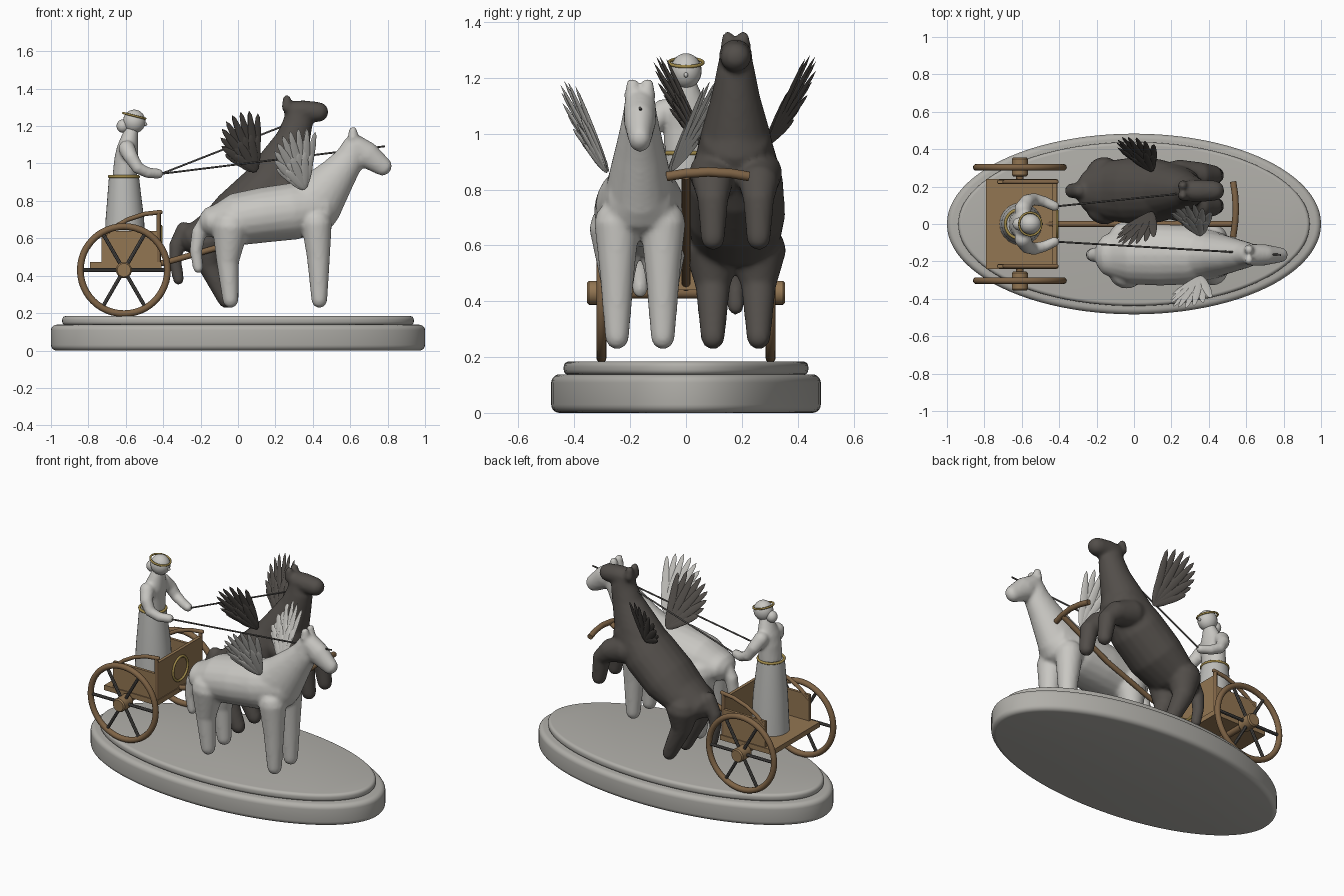
import bpy, bmesh, math
from math import sin, cos, pi, radians
from mathutils import Vector, Matrix

cube = bpy.data.objects.get("Cube")
if cube:
    bpy.data.objects.remove(cube, do_unlink=True)


def material(name, *rgb):
    m = bpy.data.materials.new(name)
    m.use_nodes = True
    m.diffuse_color = (*rgb, 1)
    m.node_tree.nodes["Principled BSDF"].inputs["Base Color"].default_value = (*rgb, 1)
    return m


marble = material("pale marble", .58, .57, .54)
stone = material("grey stone", .44, .43, .40)
cloth = material("skirt cloth", .50, .50, .48)
dark = material("dark stone", .085, .076, .068)
bronze = material("bronze", .29, .18, .085)
wood = material("brown wood", .21, .125, .06)
gold = material("gold", .36, .26, .07)
iron = material("dark iron", .085, .08, .075)


def finish(bm, name, mat, voxel=0, smoothing=6):
    """Turn a bmesh into an object, optionally fused into one skin."""
    bmesh.ops.recalc_face_normals(bm, faces=bm.faces)
    me = bpy.data.meshes.new(name)
    bm.to_mesh(me)
    bm.free()
    me.materials.append(mat)
    me.shade_smooth()
    me.set_sharp_from_angle(angle=radians(40))
    ob = bpy.data.objects.new(name, me)
    bpy.context.collection.objects.link(ob)
    if voxel:
        rm = ob.modifiers.new("fuse", "REMESH")
        rm.mode, rm.voxel_size, rm.use_smooth_shade = "VOXEL", voxel, True
        sm = ob.modifiers.new("soften", "SMOOTH")
        sm.factor, sm.iterations = .5, smoothing
    return ob


def tube(bm, stations, sides=20, rounded=True):
    """Loft ellipses (centre, half width, half height) along a path."""
    pts = [(Vector(s[:3]), s[3], s[-1]) for s in stations]

    def cap(end, before):
        d = (end[0] - before[0]).normalized() * min(end[1:])
        return [(end[0] + d * k, end[1] * f, end[2] * f)
                for k, f in ((.5, .87), (.87, .5), (1, .06))]
    if rounded:
        pts = cap(pts[0], pts[1])[::-1] + pts + cap(pts[-1], pts[-2])
    rings = []
    for i, (c, w, h) in enumerate(pts):
        t = (pts[min(i + 1, len(pts) - 1)][0] - pts[max(i - 1, 0)][0]).normalized()
        ref = Vector((0, 0, 1)) if abs(t.y) > .8 else Vector((0, 1, 0))
        u = (ref - t * ref.dot(t)).normalized()
        v = t.cross(u)
        rings.append([bm.verts.new(c + u * w * cos(a) + v * h * sin(a))
                      for a in (2 * pi * k / sides for k in range(sides))])
    for a, b in zip(rings, rings[1:]):
        for k in range(sides):
            n = (k + 1) % sides
            bm.faces.new((a[k], a[n], b[n], b[k]))
    bm.faces.new(rings[0][::-1])
    bm.faces.new(rings[-1])


def bar(name, mat, r, *path, rounded=False):
    bm = bmesh.new()
    tube(bm, [(*p, r) for p in path], 12, rounded)
    return finish(bm, name, mat)


def ball(name, mat, loc, size):
    bm = bmesh.new()
    bmesh.ops.create_uvsphere(bm, u_segments=24, v_segments=16, radius=1,
                              matrix=Matrix.LocRotScale(Vector(loc), None, Vector(size)))
    return finish(bm, name, mat)


def ring(name, mat, loc, big, small, rot=(0, 0, 0)):
    bpy.ops.mesh.primitive_torus_add(location=loc, rotation=rot, major_radius=big,
                                     minor_radius=small, major_segments=48, minor_segments=12)
    ob = bpy.context.object
    ob.name = name
    ob.data.materials.append(mat)
    ob.data.shade_smooth()


def box(name, mat, lo, hi):
    lo, hi = Vector(lo), Vector(hi)
    bm = bmesh.new()
    bmesh.ops.create_cube(bm, size=1, matrix=Matrix.LocRotScale((lo + hi) / 2, None, hi - lo))
    return finish(bm, name, mat)


def oval_slab(name, rx, ry, z0, z1, bevel):
    bm = bmesh.new()
    bmesh.ops.create_cone(bm, cap_ends=True, segments=96, radius1=1, radius2=1, depth=z1 - z0,
                          matrix=Matrix.LocRotScale(Vector((0, 0, (z0 + z1) / 2)), None,
                                                    Vector((rx, ry, 1))))
    rims = [e for e in bm.edges if e.calc_face_angle() > 1]
    bmesh.ops.bevel(bm, geom=rims, offset=bevel, segments=5, profile=.5, affect="EDGES")
    finish(bm, name, stone)


def wing(name, mat, base, side, start):
    """A fan of flat feathers, swept outward at the back, with a shorter row over it."""
    bm = bmesh.new()
    across = Vector((1, -side * .35, 0))
    up = Vector((0, side * .43, .93))
    out = across.cross(up).normalized()
    for row, (count, size) in enumerate(((9, 1), (7, .62))):
        for i in range(count):
            t = i / (count - 1)
            a = radians(start - 62 * t)
            length = size * (.19 + .16 * sin(pi * t * .65))
            d = across * cos(a) + up * sin(a)
            s = out.cross(d).normalized()
            off = out * (.004 * (i % 2) + .007 * row)
            m = Matrix((d * length / 2, s * .022, out * .005)).transposed().to_4x4()
            m.translation = Vector(base) + d * length / 2 + off
            bmesh.ops.create_uvsphere(bm, u_segments=12, v_segments=8, radius=1, matrix=m)
    finish(bm, name, mat)


def horse(name, mat, y, centre_parts, legs, ear, wing_root, wing_start):
    bm = bmesh.new()
    for part in centre_parts:
        tube(bm, [(x, y, z, w, h) for x, z, w, h in part])
    for side in (-1, 1):
        for leg in legs:
            tube(bm, [(x, y + side * .082, z, r) for x, z, r in leg])
        tube(bm, [(ear[0], y + side * .027, ear[1] - .06, .03),
                  (ear[0], y + side * .027, ear[1] - .018, .023)])
        wing(name + ("_left_wing" if side > 0 else "_right_wing"), mat,
             (wing_root[0], y + side * .11, wing_root[1]), side, wing_start)
    finish(bm, name, mat, .011)


# Oval pedestal
oval_slab("pedestal_base", 1, .483, 0, .138, .03)
oval_slab("pedestal_top", .94, .438, .136, .184, .019)

# Standing pale horse: trunk, neck, head, tail, then legs
horse("pale_horse", marble, -.165, [
    [(-.12, .69, .12, .09), (-.02, .70, .158, .14), (.14, .725, .165, .148),
     (.3, .745, .158, .152), (.42, .765, .13, .135)],
    [(.33, .76, .135, .14), (.45, .83, .115, .142), (.54, .95, .087, .1),
     (.6, 1.03, .069, .08), (.62, 1.09, .058, .065)],
    [(.63, 1.1, .058, .055), (.69, 1.045, .058, .072), (.78, .98, .041, .05)],
    [(-.16, .72, .035, .035), (-.21, .63, .04, .04), (-.225, .53, .034, .034),
     (-.213, .44, .028, .028)],
], [
    [(.42, .68, .082), (.43, .5, .062), (.435, .27, .043)],
    [(-.04, .66, .1), (-.055, .47, .06), (-.04, .27, .043)],
], (.615, 1.195), (.355, .865), 142)

# Rearing dark horse
horse("dark_horse", dark, .178, [
    [(-.22, .6, .12, .09), (-.12, .635, .163, .12), (-.01, .71, .178, .15),
     (.13, .83, .17, .155), (.23, .94, .138, .14)],
    [(.17, .88, .15, .15), (.24, 1.0, .125, .13), (.295, 1.13, .088, .093),
     (.32, 1.22, .07, .08), (.315, 1.27, .06, .065)],
    [(.3, 1.28, .058, .055), (.35, 1.28, .06, .058), (.43, 1.275, .055, .054)],
    [(-.29, .65, .04, .04), (-.33, .56, .04, .04), (-.335, .47, .034, .034),
     (-.318, .38, .03, .03)],
], [
    [(.24, .86, .085), (.36, .82, .07), (.42, .76, .055), (.44, .625, .043)],
    [(-.16, .58, .1), (-.15, .45, .062), (-.065, .27, .043)],
], (.262, 1.362), (.095, .96), 150)

# Wheels, hubs and spokes
hub_x, hub_z = -.61, .43
for side, label in ((1, "left"), (-1, "right")):
    y = side * .303
    ring(label + "_wheel_rim", wood, (hub_x, y, hub_z), .233, .018, (pi / 2, 0, 0))
    bm = bmesh.new()
    tube(bm, [(hub_x, side * (.305 + d), hub_z, r)
              for d, r in ((-.05, .036), (-.042, .043), (.042, .043), (.05, .036))], 24, False)
    finish(bm, label + "_hub", bronze)
    bm = bmesh.new()
    for k in range(6):
        a = k * pi / 3
        tube(bm, [(hub_x + r * cos(a), y, hub_z + r * sin(a), .01) for r in (.02, .23)], 8, False)
    finish(bm, label + "_spokes", iron)

    # Side board, hand rail and reins
    box(label + "_side_board", bronze, (-.73, side * .225 - .009, .46),
        (-.42, side * .225 + .009, .64))
    bar(label + "_rail", wood, .012, (-.72, side * .225, .61), (-.66, side * .225, .66),
        (-.59, side * .225, .7), (-.5, side * .225, .73), (-.415, side * .225, .74), rounded=True)
    bar(label + "_post", wood, .012, (-.425, side * .225, .46), (-.425, side * .225, .74))
    end = (.42, .18, 1.27) if side > 0 else (.785, -.165, 1.092)
    bar(label + "_rein", iron, .005, (-.41, side * .095, .945), end)

# Car body, axle, draught pole and yoke
bar("axle", wood, .02, (hub_x, -.3, hub_z), (hub_x, .3, hub_z))
box("car_floor", bronze, (-.79, -.24, .44), (-.41, .24, .472))
box("front_board", bronze, (-.435, -.225, .46), (-.415, .225, .71))
ring("front_ring", gold, (-.413, 0, .59), .075, .008, (0, pi / 2, 0))
bar("pole", wood, .016, (-.5, 0, .452), (-.39, 0, .47), (-.11, 0, .55), (.2, 0, .67),
    (.54, 0, .85))
bar("yoke", wood, .017, (.53, -.068, .847), (.54, 0, .858), (.545, .08, .863),
    (.54, .16, .858), (.53, .225, .847))

# Driver
bm = bmesh.new()
tube(bm, [(-.605, 0, .47, .113), (-.605, 0, .7, .103), (-.61, 0, .93, .08)], 32, False)
finish(bm, "driver_skirt", cloth)
ring("driver_belt", gold, (-.61, 0, .93), .078, .008)
bm = bmesh.new()
tube(bm, [(-.605, 0, .93, .078, .066), (-.6, 0, 1.02, .082, .062), (-.59, 0, 1.08, .09, .058),
          (-.58, 0, 1.13, .062, .048), (-.565, 0, 1.2, .031, .031)])
for side in (-1, 1):
    tube(bm, [(-.595, side * .08, 1.08, .045), (-.57, side * .122, 1.03, .038),
              (-.535, side * .133, .975, .033), (-.48, side * .12, .95, .029),
              (-.425, side * .095, .945, .027)])
finish(bm, "driver_body", marble, .009, 5)
ball("driver_head", marble, (-.555, 0, 1.225), (.06, .056, .063))
ball("driver_hair_knot", marble, (-.615, 0, 1.2), (.034, .034, .036))
ball("driver_nose", marble, (-.495, 0, 1.21), (.01, .008, .009))
ring("driver_headband", gold, (-.555, 0, 1.255), .061, .006, (0, radians(14), 0))
